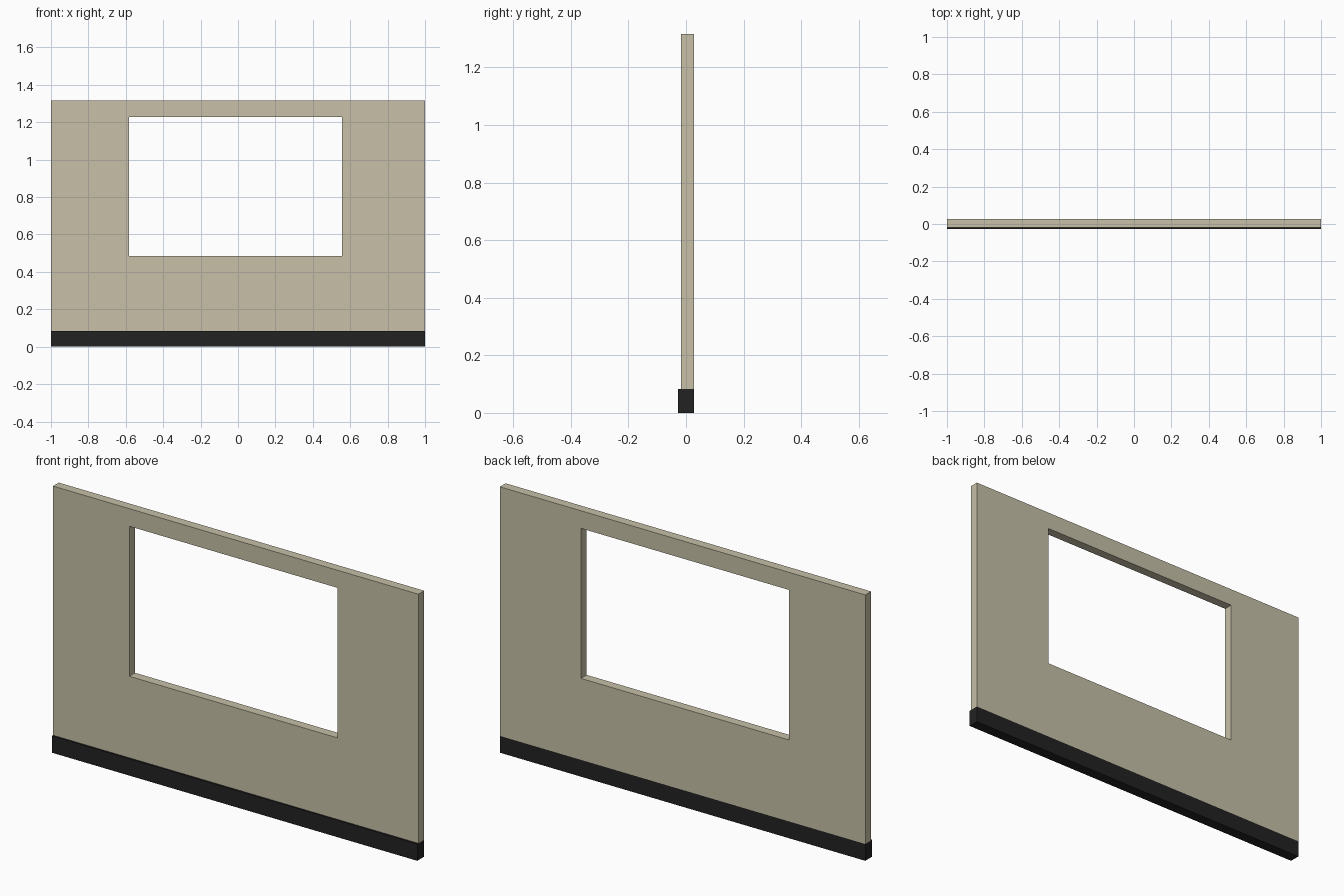
import bpy, bmesh

if "Cube" in bpy.data.objects:
    bpy.data.objects.remove(bpy.data.objects["Cube"])

BACK = 0.027            # shared flush back plane


def material(name, rgb):
    m = bpy.data.materials.new(name)
    m.diffuse_color = (*rgb, 1.0)
    m.use_nodes = True
    m.node_tree.nodes["Principled BSDF"].inputs["Base Color"].default_value = m.diffuse_color
    return m


def add_object(name, bm, mat):
    bmesh.ops.recalc_face_normals(bm, faces=bm.faces[:])
    mesh = bpy.data.meshes.new(name)
    bm.to_mesh(mesh)
    bm.free()
    mesh.materials.append(mat)
    ob = bpy.data.objects.new(name, mesh)
    bpy.context.collection.objects.link(ob)
    return ob


def rectangle(bm, x0, x1, z0, z1, y):
    return [bm.verts.new((x, y, z)) for x, z in ((x0, z0), (x1, z0), (x1, z1), (x0, z1))]


def extrude_back(bm, depth):
    r = bmesh.ops.extrude_face_region(bm, geom=bm.faces[:], use_keep_orig=True)
    moved = [g for g in r["geom"] if isinstance(g, bmesh.types.BMVert)]
    bmesh.ops.translate(bm, verts=moved, vec=(0, depth, 0))


beige = material("beige plaster", (0.57, 0.53, 0.39))
black = material("black skirting", (0.016, 0.016, 0.016))

# Wall panel: a frame of four faces around the window opening, given thickness
front = -0.018
bm = bmesh.new()
outer = rectangle(bm, -1, 1, 0.083, 1.315, front)
inner = rectangle(bm, -0.582, 0.556, 0.486, 1.228, front)
for i in range(4):
    j = (i + 1) % 4
    bm.faces.new((outer[i], outer[j], inner[j], inner[i]))
extrude_back(bm, BACK - front)
add_object("wall_panel", bm, beige)

# Base strip: stands proud of the wall at the front, flush at the back
front = -0.027
bm = bmesh.new()
bm.faces.new(rectangle(bm, -1, 1, 0, 0.083, front))
extrude_back(bm, BACK - front)
add_object("base_strip", bm, black)
